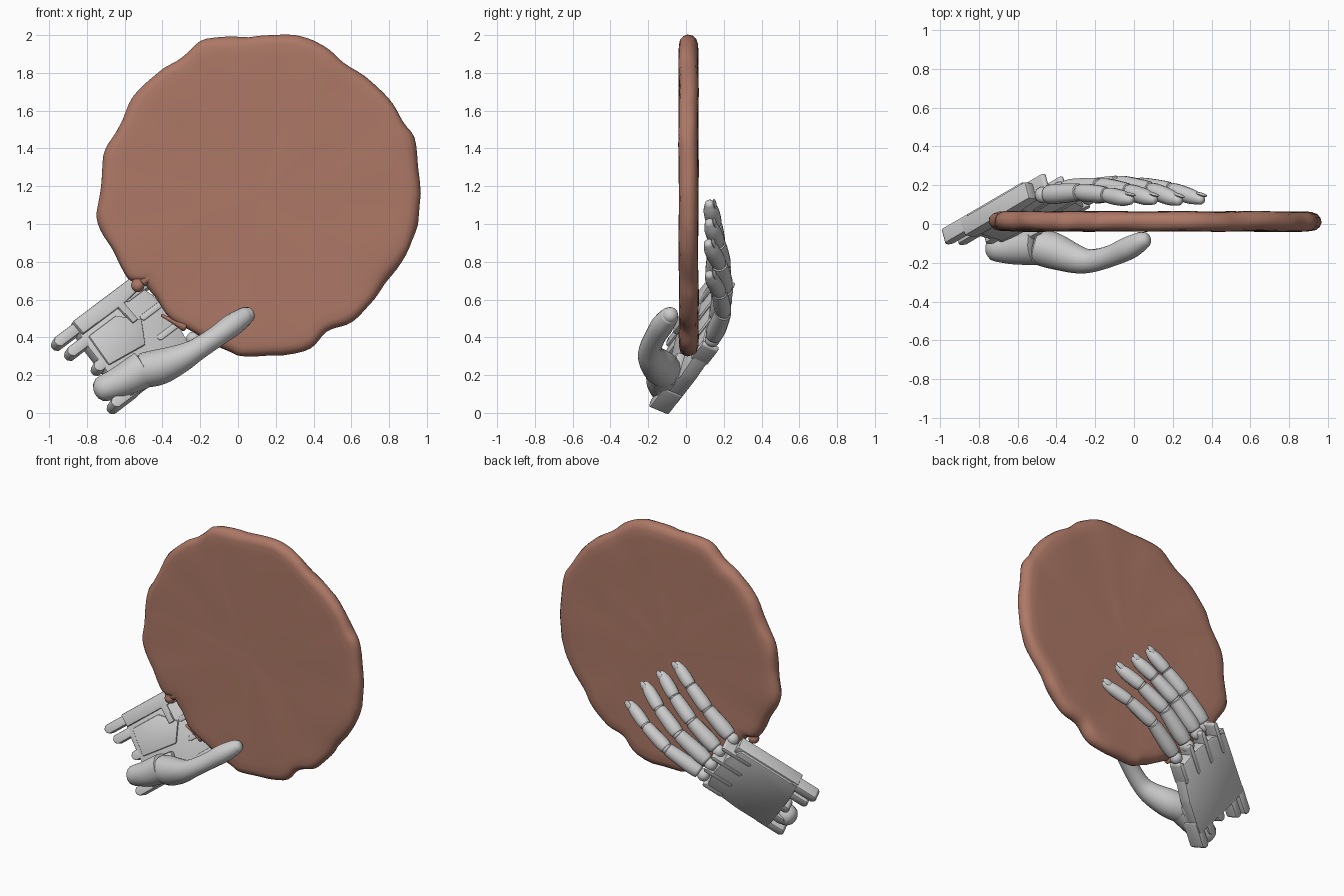
import bpy, bmesh, math
from mathutils import Vector, Matrix, noise

if "Cube" in bpy.data.objects:
    bpy.data.objects.remove(bpy.data.objects["Cube"])

def finish(bm, name, mat=None, angle=40):
    bmesh.ops.recalc_face_normals(bm, faces=bm.faces)
    me = bpy.data.meshes.new(name)
    bm.to_mesh(me)
    bm.free()
    ob = bpy.data.objects.new(name, me)
    bpy.context.collection.objects.link(ob)
    if mat:
        me.materials.append(mat)
    bpy.ops.object.select_all(action='DESELECT')
    ob.select_set(True)
    bpy.context.view_layer.objects.active = ob
    bpy.ops.object.shade_smooth_by_angle(angle=math.radians(angle))
    return ob

def spline(p, steps, closed=False):
    """Catmull-Rom through a list of vectors"""
    n, out = len(p), []
    for i in range(n if closed else n - 1):
        q = [p[(i + k) % n] if closed else p[min(max(i + k, 0), n - 1)] for k in (-1, 0, 1, 2)]
        for s in range(steps):
            t = s / steps
            out.append(0.5 * (2 * q[1] + (q[2] - q[0]) * t + (2 * q[0] - 5 * q[1] + 4 * q[2] - q[3]) * t * t
                              + (3 * q[1] - q[0] - 3 * q[2] + q[3]) * t ** 3))
    if not closed:
        out.append(p[-1].copy())
    return out

def bridge(bm, rings):
    for a, b in zip(rings, rings[1:]):
        for i in range(len(a)):
            j = (i + 1) % len(a)
            bm.faces.new((a[i], a[j], b[j], b[i]))

def tube(bm, pts, steps=4, sides=14, cap0=0.4, cap1=0.4):
    """Round-ended tube through (x, y, z, radius) points"""
    c = spline([Vector(p) for p in pts], steps)
    pos, rad = [v.to_3d() for v in c], [v.w for v in c]
    d0, d1 = (pos[1] - pos[0]).normalized(), (pos[-1] - pos[-2]).normalized()
    lev = [math.radians(a) for a in (80, 55, 28)]
    st = [(pos[0] - d0 * rad[0] * cap0 * math.sin(a), rad[0] * math.cos(a)) for a in lev]
    en = [(pos[-1] + d1 * rad[-1] * cap1 * math.sin(a), rad[-1] * math.cos(a)) for a in reversed(lev)]
    path = st + list(zip(pos, rad)) + en
    rings = []
    for i, (p, r) in enumerate(path):
        t = (path[min(i + 1, len(path) - 1)][0] - path[max(i - 1, 0)][0]).normalized()
        s = t.cross(Vector((0, 1, 0))).normalized()
        w = s.cross(t)
        rings.append([bm.verts.new(p + r * (s * math.cos(a) + w * math.sin(a)))
                      for a in (2 * math.pi * k / sides for k in range(sides))])
    bridge(bm, rings)
    bm.faces.new(rings[0])
    bm.faces.new(rings[-1])

# Dough disc: uneven outline with a rounded rim
dough = bpy.data.materials.new("dough")
dough.diffuse_color = (0.42, 0.19, 0.135, 1)
dough.use_nodes = True
dough.node_tree.nodes["Principled BSDF"].inputs["Base Color"].default_value = dough.diffuse_color
outline = [(-.74, 1.0), (-.73, 1.18), (-.71, 1.36), (-.63, 1.52), (-.53, 1.7), (-.41, 1.82), (-.31, 1.87),
           (-.2, 1.97), (0, 1.99), (.3, 2.0), (.45, 1.94), (.6, 1.83), (.77, 1.7), (.88, 1.54), (.94, 1.42),
           (.96, 1.1), (.91, .87), (.79, .71), (.71, .58), (.6, .48), (.47, .43), (.35, .33), (.05, .3),
           (-.05, .33), (-.2, .4), (-.36, .5), (-.45, .62), (-.5, .69), (-.58, .71), (-.65, .83)]
edge = spline([Vector((x, 0, z)) for x, z in outline], 5, True)
C, R = Vector((.11, 0, 1.15)), .85
prof = [(.84, -.037), (.55, -.036), (.25, -.037), (.1, -.038), (.05, -.036), (.025, -.03), (.008, -.014), (0, .008)]
prof += [(.006, .034), (.022, .053), (.05, .063), (.1, .065), (.25, .062), (.55, .061), (.84, .061)]
bm = bmesh.new()
rings = []
for d, y in prof:
    ring = []
    for e in edge:
        p = C + (e - C) * (1 - d / R)
        p.y = y + .006 * noise.noise(p * 4)
        rim = max(0, 1 - d / .1)
        p += (e - C).normalized() * .012 * rim * noise.noise(Vector((e.x * 8, y * 14, e.z * 8)))
        ring.append(bm.verts.new(p))
    rings.append(ring)
bridge(bm, rings)
bm.faces.new(rings[0])
bm.faces.new(rings[-1])
finish(bm, "dough_disc", dough, 60)

# Dough drips squeezed around the palm
bm = bmesh.new()
tube(bm, [(-.53, .0, .76, .035), (-.53, 0, .71, .03), (-.53, 0, .675, .036)], cap1=1)
tube(bm, [(-.5, 0, .7, .03), (-.475, -.01, .715, .025)], cap1=1)
tube(bm, [(-.4, .0, .515, .009), (-.36, 0, .495, .012), (-.28, 0, .46, .03)], cap0=1)
tube(bm, [(-.35, -.01, .525, .018), (-.31, -.01, .52, .02)], cap0=1, cap1=1)
finish(bm, "dough_drips", dough, 60)

# Palm frame: X wrist to knuckles, Y pinky to index, Z towards the front
u = Vector((.445, .26, .335)).normalized()
n = u.cross(Vector((-.28, .08, .37))).normalized()
v = n.cross(u)
PALM = Matrix.Translation((-.79, -.09, .215)) @ Matrix((u, v, n)).transposed().to_4x4()

def plate(bm, poly, z0, z1, bev=.012):
    """Bevelled slab from a (u, v) outline in the palm frame"""
    b = bmesh.new()
    f = b.faces.new([b.verts.new((x, y, z0)) for x, y in poly])
    ext = bmesh.ops.extrude_face_region(b, geom=[f])
    for w in ext['geom']:
        if isinstance(w, bmesh.types.BMVert):
            w.co.z = z1
    bmesh.ops.recalc_face_normals(b, faces=b.faces)
    bmesh.ops.bevel(b, geom=list(b.edges), offset=bev, segments=2, affect='EDGES', profile=.5)
    b.transform(PALM)
    me = bpy.data.meshes.new("tmp")
    b.to_mesh(me)
    b.free()
    bm.from_mesh(me)
    bpy.data.meshes.remove(me)

def bar(bm, x0, x1, y, w, z0, z1):
    """Prong with chamfered ends"""
    h, c = w / 2, w * .3
    plate(bm, [(x0, y - h + c), (x0 + c, y - h), (x1 - c, y - h), (x1, y - h + c),
               (x1, y + h - c), (x1 - c, y + h), (x0 + c, y + h), (x0, y + h - c)], z0, z1, .006)

# Palm body with raised index strip and tab
bm = bmesh.new()
plate(bm, [(.06, -.25), (.3, -.25), (.54, -.22), (.57, -.08), (.57, .12), (.53, .25), (.1, .25), (.08, .1)], -.055, .03)
plate(bm, [(.1, .175), (.36, .175), (.36, .06), (.4, .06), (.4, .175), (.56, .19), (.56, .262), (.1, .262)], -.04, .055, .008)
plate(bm, [(.06, -.25), (.26, -.25), (.3, -.1), (.08, -.08)], 0, .075, .02)
plate(bm, [(.1, -.04), (.34, -.07), (.42, .05), (.32, .15), (.12, .15)], .0, .042, .01)
finish(bm, "palm", None, 35)

# Wrist prongs and knuckle forks
bm = bmesh.new()
for y, x in ((.225, -.05), (.14, -.03), (-.01, .03), (-.13, .0), (-.225, -.045)):
    bar(bm, x, .16, y, .06, -.05, .03 if y > -.1 else .06)
finish(bm, "wrist_prongs", None, 35)
bm = bmesh.new()
for y, x in ((.185, .64), (.055, .65), (-.085, .63), (-.215, .57)):
    bar(bm, .42, x, y, .035, -.06, .035)
finish(bm, "knuckle_forks", None, 35)

# Fingers: knuckle, tip, backward arch
fingers = {
    "index_finger": ((-.47, .15, .71), (-.02, .125, 1.105), .025, .052),
    "middle_finger": ((-.38, .175, .61), (.10, .125, 1.005), .04, .053),
    "ring_finger": ((-.31, .165, .495), (.23, .12, .895), .06, .053),
    "pinky_finger": ((-.235, .14, .39), (.345, .125, .73), .065, .05),
}
for name, (k, t, arch, r) in fingers.items():
    k, t = Vector(k), Vector(t)
    J = [k, k.lerp(t, .42), k.lerp(t, .73), t]
    J[1].y += arch
    J[2].y += arch * .75
    bm = bmesh.new()
    for i, (a, b) in enumerate(zip(J, J[1:])):
        s = r * (1 - .09 * i)
        last = i == 2
        f0, f1 = (.14 if i == 0 else .04), (1 if last else .97)
        prof = [(f0, s * .9), (f0 + .2, s), (.7, s * .95), (f1, s * (.62 if last else .86))]
        tube(bm, [(*a.lerp(b, f), q) for f, q in prof], cap0=.3, cap1=.8 if last else .2)
        # hinge ball at each joint
        bmesh.ops.create_uvsphere(bm, u_segments=14, v_segments=8, radius=s * .82,
                                  matrix=Matrix.Translation(a))
    # fingernail
    d = (J[3] - J[2]).normalized()
    side = d.cross(Vector((0, 1, 0))).normalized()
    up = side.cross(d)
    rot = Matrix((d, side, up)).transposed().to_4x4()
    bmesh.ops.create_uvsphere(bm, u_segments=12, v_segments=6, radius=1,
        matrix=Matrix.Translation(t - d * .005 + up * .027) @ rot @ Matrix.Diagonal((.035, .023, .009, 1)))
    finish(bm, name)

# Thumb mount and thumb
bm = bmesh.new()
tube(bm, [(-.71, -.125, .13, .07), (-.62, -.125, .165, .085), (-.5, -.115, .23, .1)], cap0=.8, cap1=.1)
finish(bm, "thumb_mount")
bm = bmesh.new()
tube(bm, [(-.5, -.115, .225, .093), (-.41, -.14, .245, .094), (-.3, -.18, .29, .075), (-.22, -.19, .335, .06),
          (-.12, -.165, .4, .056), (-.03, -.125, .465, .06), (.035, -.09, .51, .05), (.055, -.082, .52, .042)],
     sides=16, cap0=.2, cap1=.75)
finish(bm, "thumb")
